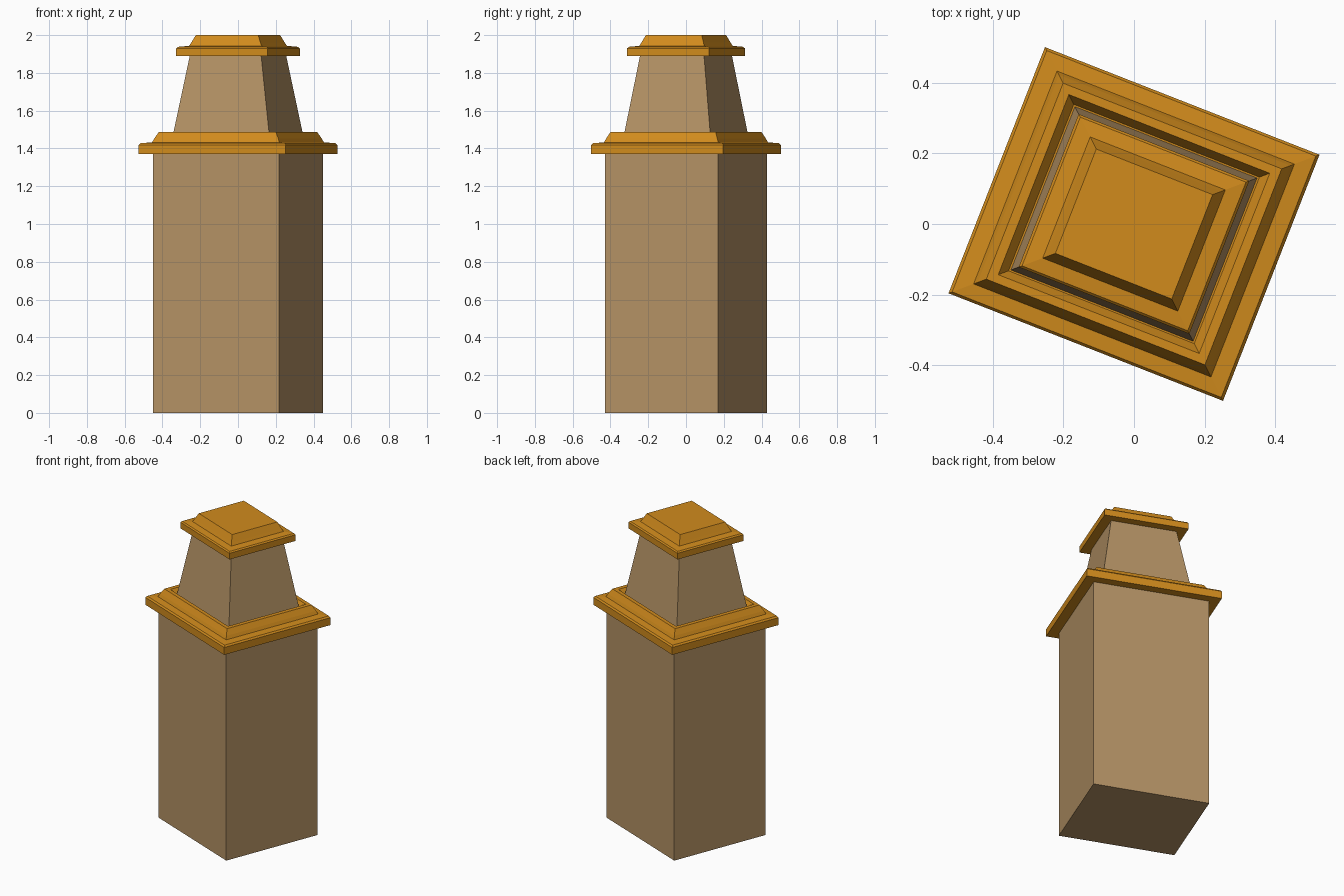
import bpy, bmesh, math

if "Cube" in bpy.data.objects:
    bpy.data.objects.remove(bpy.data.objects["Cube"])

ANGLE = math.radians(-21.4)
HALF_X, HALF_Y = 0.358, 0.321   # half size of the pillar shaft


def material(name, color):
    m = bpy.data.materials.new(name)
    m.diffuse_color = color
    m.use_nodes = True
    m.node_tree.nodes["Principled BSDF"].inputs["Base Color"].default_value = m.diffuse_color
    return m


def tier(name, profile, mat):
    """Loft a rotated rectangle through (scale, z) pairs and cap both ends."""
    bm = bmesh.new()
    rings = []
    for s, z in profile:
        ring = []
        for sx, sy in ((-1, -1), (1, -1), (1, 1), (-1, 1)):
            x, y = sx * HALF_X * s, sy * HALF_Y * s
            ring.append(bm.verts.new((x * math.cos(ANGLE) - y * math.sin(ANGLE),
                                      x * math.sin(ANGLE) + y * math.cos(ANGLE), z)))
        rings.append(ring)
    for a, b in zip(rings, rings[1:]):
        for i in range(4):
            j = (i + 1) % 4
            bm.faces.new((a[i], a[j], b[j], b[i]))
    bm.faces.new(rings[0][::-1])
    bm.faces.new(rings[-1])
    bmesh.ops.recalc_face_normals(bm, faces=bm.faces)
    mesh = bpy.data.meshes.new(name)
    bm.to_mesh(mesh)
    bm.free()
    mesh.materials.append(mat)
    obj = bpy.data.objects.new(name, mesh)
    bpy.context.collection.objects.link(obj)
    return obj


stone = material("tan_stone", (0.46, 0.29, 0.13, 1))
trim = material("orange_trim", (0.64, 0.26, 0.012, 1))

# Straight shaft
tier("pillar_shaft", [(1, 0), (1, 1.37)], stone)

# Lower cornice: flat slab, raised rim, groove sloping in to the upper block
tier("lower_cornice", [(1.168, 1.37), (1.168, 1.418), (1.145, 1.428), (1.01, 1.432),
                       (0.985, 1.452), (0.93, 1.487), (0.855, 1.487), (0.79, 1.45)], trim)

# Tapered upper block
tier("upper_block", [(0.775, 1.45), (0.567, 1.89)], stone)

# Cap: flat slab with a chamfered top
tier("cap", [(0.726, 1.89), (0.726, 1.93), (0.705, 1.938), (0.575, 1.943),
             (0.55, 1.96), (0.495, 2.0)], trim)
